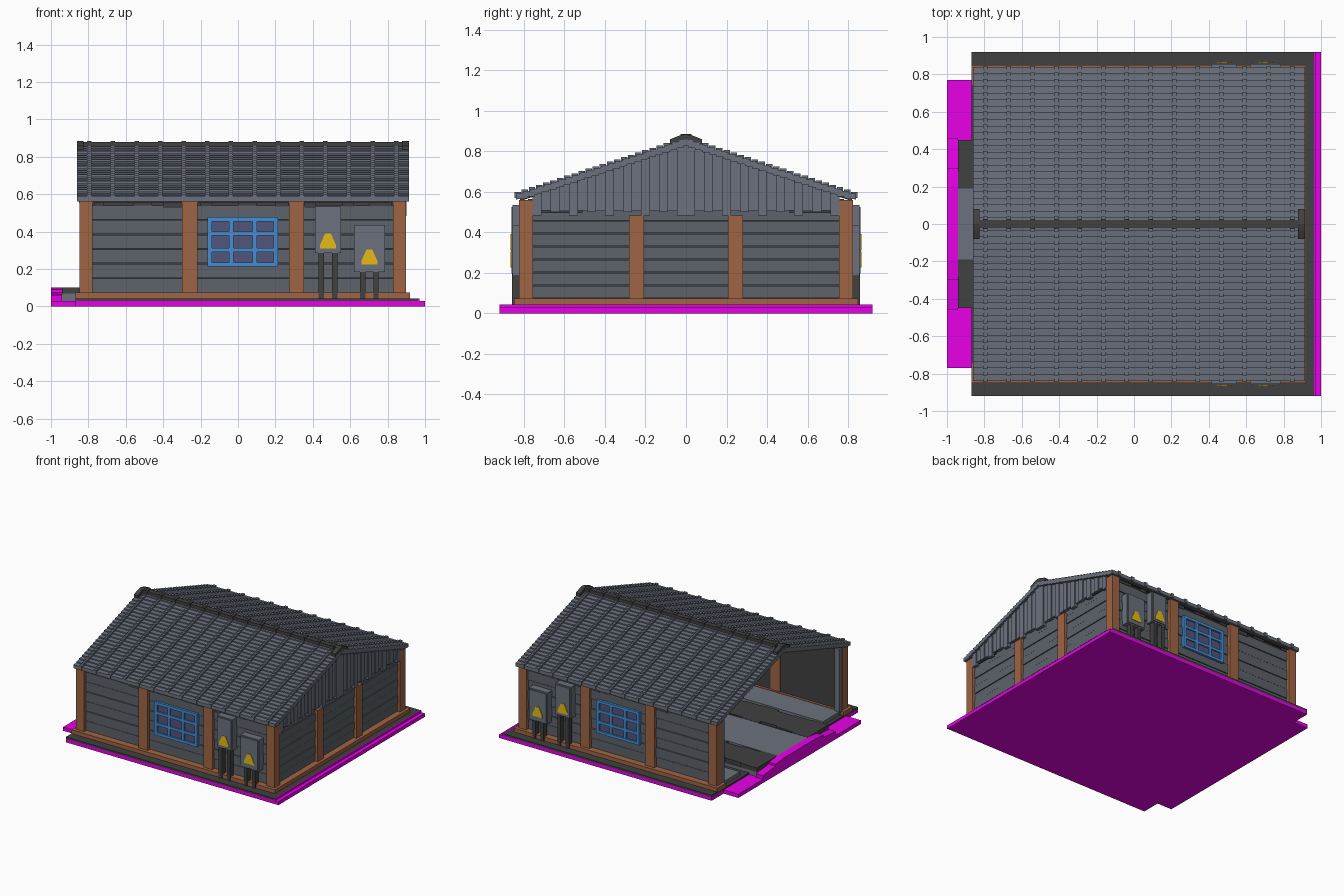
import bpy, bmesh, math

cube = bpy.data.objects.get("Cube")
if cube:
    bpy.data.objects.remove(cube, do_unlink=True)


def material(name, r, g, b):
    m = bpy.data.materials.new(name)
    m.use_nodes = True
    m.diffuse_color = (r, g, b, 1)
    bsdf = next(n for n in m.node_tree.nodes if n.type == 'BSDF_PRINCIPLED')
    bsdf.inputs["Base Color"].default_value = (r, g, b, 1)
    bsdf.inputs["Roughness"].default_value = 0.8
    return m


MAGENTA = material("magenta", 1.0, 0.0, 1.0)
SLATE = material("slate grey", 0.145, 0.165, 0.205)
WALL = material("wall grey", 0.11, 0.125, 0.145)
BROWN = material("timber brown", 0.35, 0.13, 0.058)
DARK = material("charcoal", 0.052, 0.052, 0.052)
BLUE = material("frame blue", 0.06, 0.27, 0.65)
PANE = material("window pane", 0.085, 0.09, 0.20)
YELLOW = material("warning yellow", 1.0, 0.62, 0.01)


def box(x0, x1, y0, y1, z0, z1):
    """Rectangular block as a (y, z) outline swept along x."""
    return ([(y0, z0), (y1, z0), (y1, z1), (y0, z1)], 'X', x0, x1)


def part(name, mat, shapes, mirror=False):
    """Join swept outlines into one object, optionally mirrored across y."""
    bm = bmesh.new()
    for outline, axis, a, b in shapes:
        for s in ((1, -1) if mirror else (1,)):
            rings = []
            for t in (a, b):
                pts = [(t, s * p, q) if axis == 'X' else (p, s * t, q) for p, q in outline]
                rings.append([bm.verts.new(p) for p in pts])
            bm.faces.new(rings[0])
            bm.faces.new(rings[1])
            n = len(outline)
            for i in range(n):
                j = (i + 1) % n
                bm.faces.new((rings[0][i], rings[0][j], rings[1][j], rings[1][i]))
    bmesh.ops.recalc_face_normals(bm, faces=bm.faces)
    mesh = bpy.data.meshes.new(name)
    bm.to_mesh(mesh)
    bm.free()
    mesh.materials.append(mat)
    obj = bpy.data.objects.new(name, mesh)
    bpy.context.collection.objects.link(obj)
    return obj


# Ground slabs and the low apron at the open end
part("base_slab", MAGENTA, [box(-.87, 1, -.92, .92, 0, .028),
                            box(.962, .97, -.92, .92, .028, .043)])
part("ground_cover", DARK, [box(-.87, .962, -.92, .92, .028, .043)])
part("entrance_apron", MAGENTA, [box(-1, -.87, -.77, .77, 0, .03)])
part("entrance_hump", MAGENTA, [([(-.46, .03), (.46, .03), (.46, .06), (.3, .075), (.3, .09),
                                  (.2, .1), (-.2, .1), (-.3, .09), (-.3, .075), (-.46, .06)],
                                 'X', -1, -.94)])

# Floor: grey middle, worn dark tracks, side walkways
part("floor_middle", SLATE, [box(-.94, .8, -.45, .45, .03, .068),
                             box(-.94, .8, -.19, .19, .068, .098)])
track = []
for i in range(12):
    x = -.94 + i * .145
    w = .015 * (i % 3)
    track.append(box(x, x + .145, .19 + w, .45 - w * .6, .068, .1))
part("floor_tracks", DARK, track, mirror=True)
part("side_walkways", SLATE, [box(-.84, .8, .52, .76, .043, .07)], mirror=True)

# Timber sill and posts
part("sill_sides", BROWN, [box(-.87, .92, .74, .85, .043, .073)], mirror=True)
part("sill_end", BROWN, [box(.82, .92, -.74, .74, .043, .073)])
POST_X = [(-.847, -.777), (-.3, -.217), (.272, .352), (.828, .898)]
part("side_posts", BROWN, [box(a, b, .755, .825, .073, .56) for a, b in POST_X], mirror=True)
part("end_posts", BROWN, [box(.83, .898, .208, .282, .073, .482)], mirror=True)

# Plank walls over a dark lining
step = .078
planks_side, planks_end = [], []
for i in range(6):
    z = .075 + i * step
    planks_side.append(box(-.835, .86, .775, .8 + .004 * (i % 2), z, z + step - .004))
for i in range(7):
    z = .075 + i * .064
    planks_end.append(box(.845, .874 + .004 * (i % 2), -.77, .77, z, z + .060))
part("side_planks", WALL, planks_side, mirror=True)
part("end_planks", WALL, planks_end)
part("side_lining", DARK, [box(-.83, .845, .76, .78, .073, .565)], mirror=True)
part("end_lining", DARK, [([(-.76, .073), (.76, .073), (.76, .56), (0, .81), (-.76, .56)],
                           'X', .83, .85)])
part("wall_end_trim", SLATE, [box(-.845, -.8, .725, .755, .043, .57)], mirror=True)
part("eave_shadow_gaps", DARK, [box(x, x + w, .80, .808, .545 - h, .56) for x, w, h in
                                ((-.77, .05, .008), (-.56, .1, .006), (-.4, .1, .018),
                                 (-.2, .06, .008), (.0, .1, .006), (.2, .07, .012),
                                 (.355, .06, .02), (.56, .06, .01), (.7, .12, .008))], mirror=True)

# Windows: blue frame with three by three panes
X0, X1, Z0, Z1 = -.162, .215, .213, .477
frame = [box(X0, X0 + .024, .79, .822, Z0, Z1), box(X1 - .024, X1, .79, .822, Z0, Z1),
         box(X0 + .024, X1 - .024, .79, .822, Z0, Z0 + .022),
         box(X0 + .024, X1 - .024, .79, .822, Z1 - .022, Z1)]
for k in (1, 2):
    x = X0 + (X1 - X0) * k / 3
    z = Z0 + (Z1 - Z0) * k / 3
    frame.append(box(x - .011, x + .011, .79, .82, Z0 + .02, Z1 - .02))
    frame.append(box(X0 + .02, X1 - .02, .79, .819, z - .011, z + .011))
part("window_frames", BLUE, frame, mirror=True)
part("window_panes", PANE, [box(X0 + .02, X1 - .02, .79, .81, Z0 + .02, Z1 - .02)], mirror=True)

# Electrical cabinets on legs with warning plates
for name, x0, x1, z0, z1, zs in (("tall_cabinet", .412, .55, .285, .535, .31),
                                 ("low_cabinet", .62, .785, .185, .435, .225)):
    c = (x0 + x1) / 2
    part(name + "_bodies", SLATE, [box(x0, x1, .80, .855, z0, z1),
                                   box(x0 + .01, x1 - .01, .855, .862, z0 + .01, z1 - .01)],
         mirror=True)
    part(name + "_legs", DARK, [box(c + s * .036 - .014, c + s * .036 + .014,
                                    .815, .858, .043, z0) for s in (-1, 1)], mirror=True)
    sign = [(c - .043, zs), (c + .043, zs), (c + .043, zs + .018),
            (c + .015, zs + .08), (c - .015, zs + .08), (c - .043, zs + .018)]
    part(name + "_signs", YELLOW, [(sign, 'Y', .861, .866)], mirror=True)

# Roof: overlapping tile rows with raised ribs
RX0, RX1, SLOPE, ROWS = -.86, .913, .327, 24
tiles, ribs = [], []
for i in range(ROWS):
    y = .84 - i * .035
    z = .59 + i * .035 * SLOPE
    tiles.append(([(y, z - .028), (y, z), (max(y - .06, 0), z + .004),
                   (max(y - .06, 0), z - .024)], 'X', RX0, RX1))
    for k in range(14):
        x = -.795 + k * .1262
        ribs.append(box(x - .012, x + .012, max(y - .026, .002), y + .006, z - .022, z + .009))
part("roof_tiles", SLATE, tiles, mirror=True)
part("roof_ribs", SLATE, ribs, mirror=True)
part("roof_underside", DARK, [([(0, .838), (.82, .565), (.82, .553), (0, .825)],
                               'X', RX0 + .01, RX1 - .03)], mirror=True)

# Ridge cap, its clips and flared ends
part("ridge_cap", DARK, [box(RX0, RX1, -.02, .02, .84, .88)])
part("ridge_clips", DARK, [box(-.807 + k * .1262, -.783 + k * .1262, -.026, .026, .845, .885)
                           for k in range(14)])
flare = [(0, .884), (.035, .876), (.08, .858), (.08, .835), (0, .85)]
part("ridge_ends", DARK, [(flare, 'X', RX0, RX0 + .035),
                          (flare, 'X', RX1 - .035, RX1)], mirror=True)

# Gable boards following the roof pitch, with an uneven lower edge
boards = []
for i in range(17):
    a, b = i * .0445, (i + 1) * .0445
    foot = (.482, .505, .5, .507)[i % 4]
    depth = .9 if i % 2 == 0 else .892
    boards.append(([(a, foot), (b, foot), (b, .838 - SLOPE * b), (a, .838 - SLOPE * a)],
                   'X', .86, depth))
part("gable_boards", SLATE, boards, mirror=True)
part("gable_shadow_gap", DARK, [box(.874, .884, .51, .765, .495, .515)], mirror=True)
